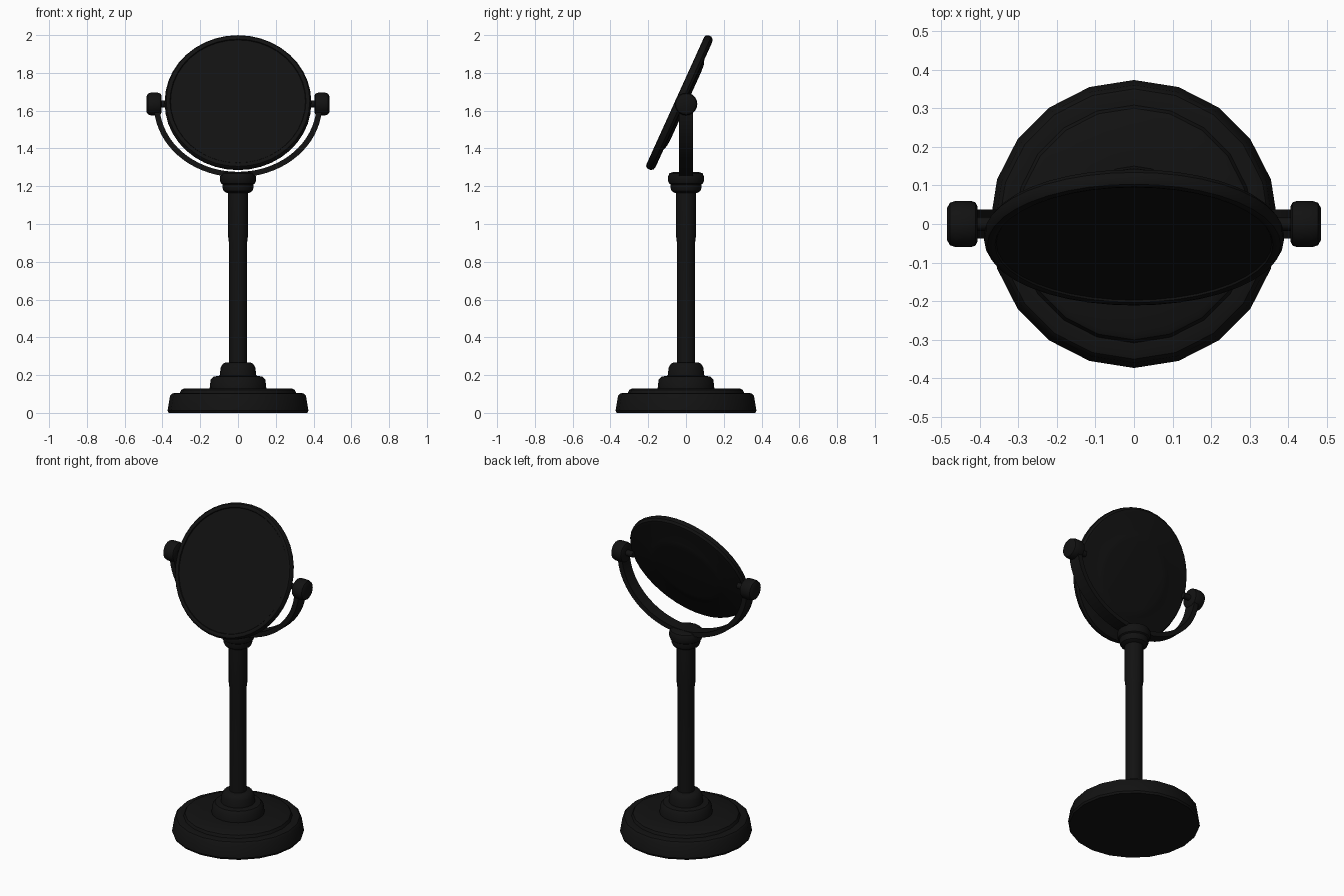
import bpy, bmesh, math
from mathutils import Matrix, Vector

if "Cube" in bpy.data.objects:
    bpy.data.objects.remove(bpy.data.objects["Cube"])

black = bpy.data.materials.new("black")
black.diffuse_color = (0.006, 0.006, 0.006, 1)
black.use_nodes = True
black.node_tree.nodes["Principled BSDF"].inputs["Base Color"].default_value = black.diffuse_color


def finish(name, bm, angle=35):
    bmesh.ops.remove_doubles(bm, verts=bm.verts, dist=1e-5)
    bmesh.ops.recalc_face_normals(bm, faces=bm.faces)
    me = bpy.data.meshes.new(name)
    bm.to_mesh(me)
    bm.free()
    me.materials.append(black)
    ob = bpy.data.objects.new(name, me)
    bpy.context.collection.objects.link(ob)
    bpy.ops.object.select_all(action='DESELECT')
    ob.select_set(True)
    bpy.context.view_layer.objects.active = ob
    bpy.ops.object.shade_smooth_by_angle(angle=math.radians(angle))
    return ob


def lathe(name, profile, sides, matrix=Matrix()):
    """Spin (radius, height) points about z, then place with a matrix."""
    bm = bmesh.new()
    vs = [bm.verts.new((r, 0, z)) for r, z in profile]
    es = [bm.edges.new(p) for p in zip(vs, vs[1:])]
    bmesh.ops.spin(bm, geom=vs + es, cent=(0, 0, 0), axis=(0, 0, 1),
                   angle=2 * math.pi, steps=sides, use_merge=True)
    bmesh.ops.transform(bm, matrix=matrix, verts=bm.verts)
    return finish(name, bm)


# Stepped round base
lathe("base", [(0, 0), (0.367, 0), (0.373, 0.012), (0.36, 0.09), (0.35, 0.102),
               (0.335, 0.106), (0.308, 0.106), (0.3, 0.122), (0.285, 0.13),
               (0.15, 0.13), (0.145, 0.175), (0.13, 0.192), (0.097, 0.197),
               (0.092, 0.24), (0.08, 0.26), (0.065, 0.267), (0, 0.267)], 20)

# Pole, slightly wider upper sleeve
lathe("pole", [(0, 0.25), (0.048, 0.25), (0.048, 0.9), (0.053, 0.94),
               (0.053, 1.2), (0, 1.2)], 20)

# Collar under the yoke
lathe("collar", [(0, 1.165), (0.06, 1.165), (0.076, 1.175), (0.082, 1.19), (0.082, 1.21),
                 (0.09, 1.215), (0.095, 1.228), (0.095, 1.252), (0.088, 1.268),
                 (0.07, 1.275), (0, 1.275)], 20)

# Yoke: flat strip bent to a half ellipse
bm = bmesh.new()
steps, rings = 36, []
for i in range(steps + 1):
    a = math.pi + math.pi * i / steps
    c, s = math.cos(a), math.sin(a)
    out = Vector((0.445 * c, 0, 1.63 + 0.382 * s))
    inn = Vector((0.415 * c, 0, 1.63 + 0.354 * s))
    rings.append([bm.verts.new(p + Vector((0, y, 0)))
                  for p, y in ((out, -0.038), (out, 0.038), (inn, 0.038), (inn, -0.038))])
for a, b in zip(rings, rings[1:]):
    for k in range(4):
        bm.faces.new((a[k], a[(k + 1) % 4], b[(k + 1) % 4], b[k]))
bm.faces.new(rings[0])
bm.faces.new(rings[-1])
finish("yoke", bm)

# Pivot knobs and pins
for side, s in (("left", -1), ("right", 1)):
    m = Matrix.Translation((0, 0, 1.635)) @ Matrix.Rotation(s * math.pi / 2, 4, 'Y')
    lathe("knob_" + side, [(0, 0.405), (0.045, 0.405), (0.056, 0.411), (0.06, 0.423),
                           (0.06, 0.462), (0.055, 0.477), (0.042, 0.484), (0, 0.484)], 20, m)
    lathe("pin_" + side, [(0, 0.36), (0.018, 0.36), (0.018, 0.42), (0, 0.42)], 12, m)

# Tilted mirror; local z points out of the glass
tilt = math.radians(90 - 24.4)
m = Matrix.Translation((0, -0.034, 1.642)) @ Matrix.Rotation(tilt, 4, 'X')
lathe("mirror_frame", [(0, -0.037), (0.2, -0.037), (0.235, -0.034), (0.262, -0.025),
                       (0.36, -0.025), (0.378, -0.021), (0.388, -0.008), (0.388, 0.01),
                       (0.38, 0.022), (0.37, 0.025), (0.36, 0.022), (0.356, 0.012),
                       (0, 0.012)], 40, m)
lathe("mirror_glass", [(0, 0.01), (0.357, 0.01), (0.357, 0.017), (0, 0.017)], 40, m)
